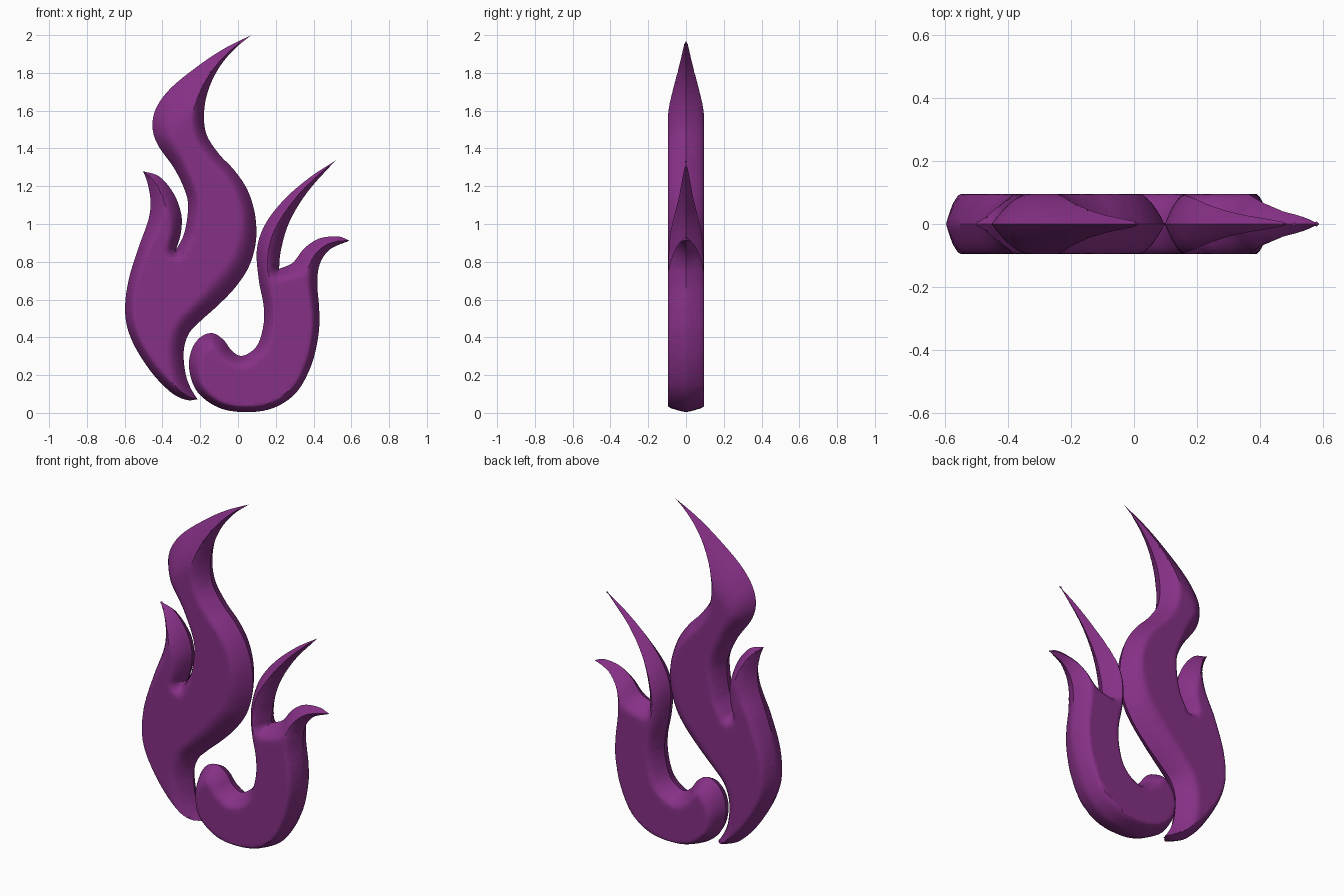
import bpy, bmesh, math
from mathutils import Vector
from mathutils.geometry import delaunay_2d_cdt

if "Cube" in bpy.data.objects:
    bpy.data.objects.remove(bpy.data.objects["Cube"])

HALF = 0.096      # half thickness
STEP = 0.014      # outline sampling distance

purple = bpy.data.materials.new("flame purple")
purple.diffuse_color = (0.24, 0.03, 0.24, 1)
purple.use_nodes = True
purple.node_tree.nodes["Principled BSDF"].inputs["Base Color"].default_value = purple.diffuse_color


def spline(pts, widths):
    """Smooth curve between two sharp corners, with bevel widths spread along it."""
    P = [Vector(p) for p in pts]
    P = [2 * P[0] - P[1]] + P + [2 * P[-1] - P[-2]]
    dense = []
    for a, b, c, d in zip(P, P[1:], P[2:], P[3:]):
        for k in range(20):
            t = k / 20
            dense.append(0.5 * (2 * b + (c - a) * t + (2 * a - 5 * b + 4 * c - d) * t * t
                                + (3 * b - a - 3 * c + d) * t ** 3))
    dense.append(P[-2])
    acc = [0]
    for a, b in zip(dense, dense[1:]):
        acc.append(acc[-1] + (b - a).length)
    n = max(4, round(acc[-1] / STEP))
    out, j = [], 0
    for i in range(n):
        s = acc[-1] * i / n
        while acc[j + 1] < s:
            j += 1
        p = dense[j].lerp(dense[j + 1], (s - acc[j]) / max(acc[j + 1] - acc[j], 1e-9))
        u = i / n * (len(widths) - 1)
        k = int(u)
        out.append((p, widths[k] + (widths[k + 1] - widths[k]) * (u - k)))
    return out


def flame(name, sections):
    ring = [q for pts, widths in sections for q in spline(pts, widths)]
    n = len(ring)
    outline = [p for p, w in ring]
    table = [(p.x, p.y, 1 / w ** 2) for p, w in ring]

    def field(p):  # 0 on the outline, 1 where the flat face starts
        x, y = p
        return math.sqrt(min(((x - a) ** 2 + (y - b) ** 2) * k for a, b, k in table))

    area = sum(outline[i - 1].cross(outline[i]) for i in range(n))
    side = 1 if area > 0 else -1
    taken, inner = set(), []

    def add(p, cell=0.008):
        key = (round(p.x / cell), round(p.y / cell))
        if key not in taken:
            taken.add(key)
            inner.append(p)

    # ridges and bevel rings, walked inward from the outline
    rings = []
    for i, (p, w) in enumerate(ring):
        t = (outline[(i + 1) % n] - outline[i - 1]).normalized()
        nrm = Vector((-t.y, t.x)) * side
        last = 0
        for s in (0.12, 0.25, 0.4, 0.55, 0.7, 0.85, 1.0):
            if field(p + nrm * w * s) < s * 0.96:
                lo, hi = last, s
                for _ in range(5):
                    m = (lo + hi) / 2
                    if field(p + nrm * w * m) < m * 0.96:
                        hi = m
                    else:
                        lo = m
                if lo * w > 0.006:
                    add(p + nrm * w * lo)
                break
            last = s
            if s * w > 0.003:
                rings.append(p + nrm * w * s)
    for p in rings:
        add(p, 0.008)
    # filler points
    xs, zs = [p.x for p in outline], [p.y for p in outline]
    g = 0.02
    for i in range(int((max(xs) - min(xs)) / g)):
        for j in range(int((max(zs) - min(zs)) / g)):
            p = Vector((min(xs) + (i + 0.5 * (j % 2)) * g, min(zs) + j * g))
            if field(p) > 0.2:
                add(p)

    verts, _, faces, *_ = delaunay_2d_cdt(outline + inner, [], [list(range(n))], 1, 1e-5)
    edge_count = {}
    for f in faces:
        for a, b in zip(f, list(f[1:]) + [f[0]]):
            e = (min(a, b), max(a, b))
            edge_count[e] = edge_count.get(e, 0) + 1
    rim = {v for e, c in edge_count.items() if c == 1 for v in e}
    height = {}
    for v in {v for f in faces for v in f}:
        s = 0 if v in rim else min(1, field(verts[v]))
        height[v] = HALF * (1 - (1 - s) ** 1.9)

    # front and back halves share the rim
    bm = bmesh.new()
    front = {v: bm.verts.new((verts[v][0], -h, verts[v][1])) for v, h in height.items()}
    back = {v: front[v] if v in rim else bm.verts.new((verts[v][0], h, verts[v][1]))
            for v, h in height.items()}
    for f in faces:
        if all(v in rim for v in f):
            bm.faces.new([front[v] for v in f])
            continue
        bm.faces.new([front[v] for v in f])
        bm.faces.new([back[v] for v in reversed(f)])
    bmesh.ops.recalc_face_normals(bm, faces=bm.faces)
    me = bpy.data.meshes.new(name)
    bm.to_mesh(me)
    bm.free()
    me.materials.append(purple)
    me.shade_smooth()
    me.set_sharp_from_angle(angle=math.radians(35))
    ob = bpy.data.objects.new(name, me)
    bpy.context.collection.objects.link(ob)


# tall flame: right edge, left edge, side tongue, upper left edge
flame("tall_flame", [
    ([(.07, 2), (-.025, 1.92), (-.105, 1.82), (-.16, 1.70), (-.18, 1.58), (-.165, 1.47), (-.1, 1.37),
      (-.02, 1.285), (.05, 1.18), (.09, 1.05), (.095, .91), (.06, .78), (-.01, .67), (-.1, .575),
      (-.2, .485), (-.26, .42), (-.287, .33), (-.28, .22), (-.255, .14), (-.215, .072)],
     [.12, .09, .07, .07, .07, .08, .11, .12, .1, .09, .08]),
    ([(-.215, .072), (-.27, .068), (-.35, .105), (-.45, .205), (-.54, .34), (-.588, .46), (-.597, .58),
      (-.575, .72), (-.525, .88), (-.475, 1.02), (-.463, 1.12), (-.48, 1.22), (-.503, 1.28)],
     [.05, .05, .05, .05, .05, .06, .09, .14]),
    ([(-.503, 1.28), (-.415, 1.25), (-.34, 1.16), (-.3, 1.05), (-.303, .95), (-.328, .862)],
     [.14, .11, .08, .07, .06]),
    ([(-.328, .862), (-.285, .95), (-.265, 1.07), (-.275, 1.16), (-.335, 1.29), (-.425, 1.42),
      (-.453, 1.52), (-.43, 1.62), (-.35, 1.725), (-.2, 1.845), (-.07, 1.93), (.07, 2)],
     [.06, .06, .07, .1, .17, .22, .25, .25]),
])

# curled flame: left edge and curl, right edge, fork between the two tongues
flame("curled_flame", [
    ([(.515, 1.335), (.378, 1.245), (.245, 1.13), (.145, 1), (.1, .865), (.11, .705), (.135, .573),
      (.135, .467), (.1, .355), (.024, .302), (-.032, .328), (-.077, .387), (-.135, .422), (-.2, .4),
      (-.247, .33), (-.258, .228), (-.214, .11), (-.1, .027), (.045, .004), (.19, .027), (.31, .11),
      (.389, .255), (.426, .414), (.43, .546), (.42, .68), (.432, .785), (.486, .865), (.59, .912)],
     [.18, .16, .09, .06, .06, .07, .09, .05, .035, .035, .04, .045, .06, .15]),
    ([(.59, .912), (.53, .934), (.43, .923), (.35, .87), (.29, .795), (.217, .762)],
     [.18, .16, .13, .1, .07]),
    ([(.217, .762), (.228, .865), (.273, 1.013), (.37, 1.172), (.515, 1.335)],
     [.07, .1, .15, .18]),
])
